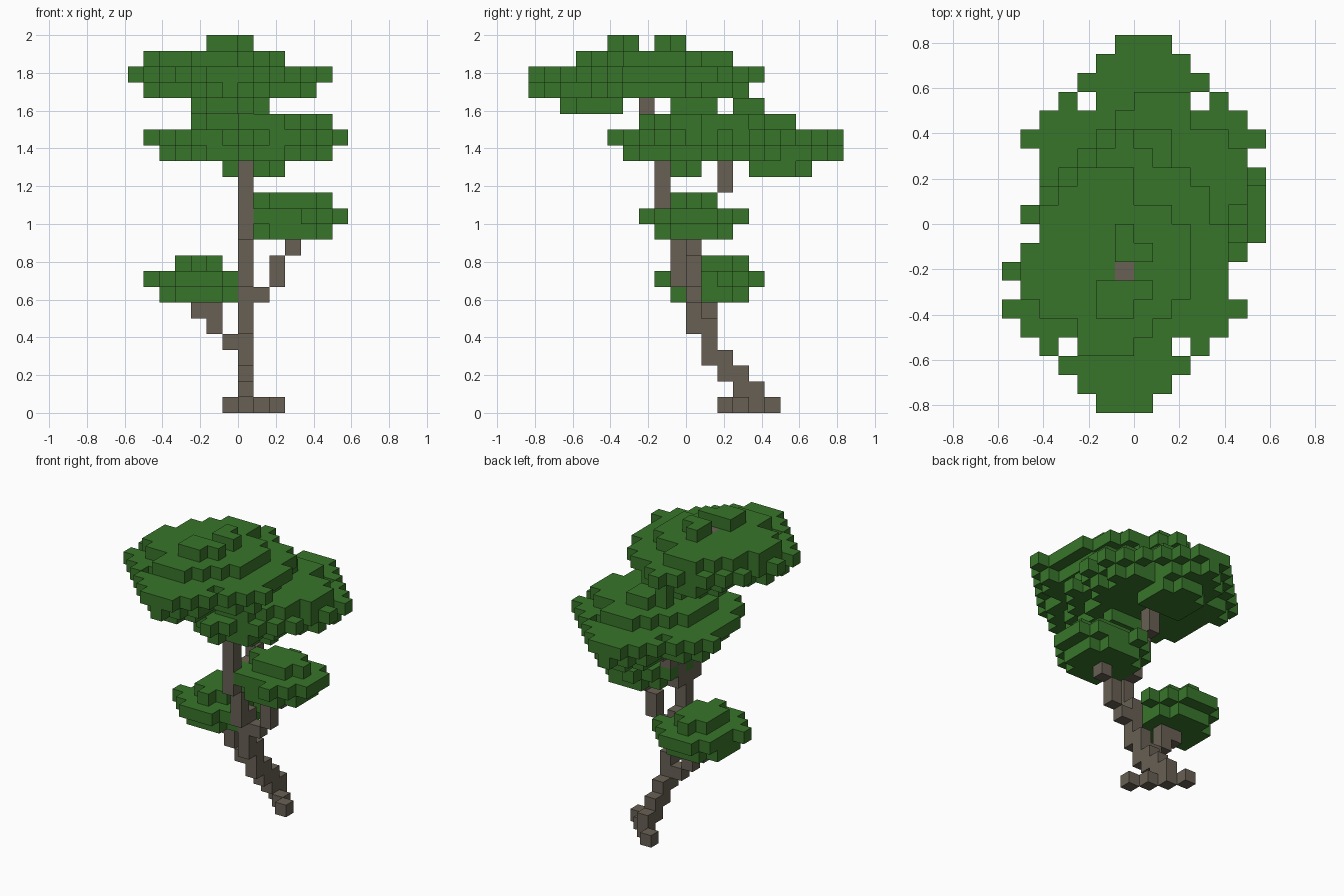
import bpy, bmesh
from mathutils import Vector

if "Cube" in bpy.data.objects:
    bpy.data.objects.remove(bpy.data.objects["Cube"], do_unlink=True)

UNIT = 1 / 12  # edge of one block


def material(name, colour):
    m = bpy.data.materials.new(name)
    m.use_nodes = True
    m.diffuse_color = colour
    m.node_tree.nodes["Principled BSDF"].inputs["Base Color"].default_value = colour
    return m


LEAF = material("leaf green", (0.04, 0.178, 0.023, 1))
BARK = material("bark brown", (0.138, 0.117, 0.09, 1))


def build_blocks(name, cells, mat):
    """Make one mesh from the outer faces of a set of grid cells."""
    bm = bmesh.new()
    for cell in cells:
        centre = Vector(cell) + Vector((0.5, 0.5, 0.5))
        for axis in range(3):
            for sign in (-1, 1):
                n = Vector((0, 0, 0))
                n[axis] = sign
                if tuple(int(a + b) for a, b in zip(cell, n)) in cells:
                    continue
                u = Vector((0, 0, 0))
                u[(axis + 1) % 3] = 0.5
                v = n.cross(u)
                mid = centre + n / 2
                corners = (mid - u - v, mid + u - v, mid + u + v, mid - u + v)
                bm.faces.new([bm.verts.new(c * UNIT) for c in corners])
    bmesh.ops.remove_doubles(bm, verts=bm.verts, dist=UNIT / 100)
    mesh = bpy.data.meshes.new(name)
    bm.to_mesh(mesh)
    bm.free()
    mesh.materials.append(mat)
    ob = bpy.data.objects.new(name, mesh)
    bpy.context.collection.objects.link(ob)


def place(cells, centre, turns):
    """Turn cells by quarter turns about z, then move them to a centre."""
    out = set()
    for x, y, z in cells:
        for _ in range(turns):
            x, y = -y, x
        out.add((x + centre[0], y + centre[1], z + centre[2]))
    return out


# Large crown: widest layer as rows, with smaller diamonds below and above
left = (1, 2, 3, 4, 5, 6, 5, 6, 5, 4, 5, 4, 3, 1, 0)
right = (1, 2, 3, 4, 5, 6, 5, 5, 5, 5, 4, 4, 3, 1, 0)
crown = set()
for y, lo, hi in zip(range(-7, 8), left, right):
    for x in range(-lo, hi + 1):
        if y == -4 and abs(x) == 3:
            continue
        crown.add((x, y, 0))
        if -lo < x < hi and abs(x) / 5.5 + abs(y + 0.5) / 7 < 1.17:
            crown.add((x, y, -1))
        # upper patch with a ragged rim
        d = abs(x + 1) + abs(y - 0.5)
        ragged = d < 6 and (x + 2 * y) % 3 != 0 and -5 <= x <= 3 and -4 <= y <= 5
        if d < 5 or ragged:
            crown.add((x, y, 1))
crown |= {(x, y, -2) for y in (-5, -4, -3, -2, 2, 3) for x in range(-2, 2)
          if not (y in (-5, 3) and x in (-2, 1))}
crown |= {(x, y, 2) for x, y in
          ((-1, -2), (0, -2), (-1, -1), (0, -1), (1, -1), (0, 1), (1, 1), (0, 2))}

# Small crown
tuft = set()
for x in range(-3, 4):
    for y in range(-3, 4):
        s = abs(x) + abs(y)
        if s <= 4 and (abs(y) < 3 or x * y == -3):
            tuft.add((x, y, 0))
        if s <= 3 and max(abs(x), abs(y)) <= 2:
            tuft.add((x, y, -1))
        if abs(x) <= 2 and abs(y) <= 1 and s <= 2:
            tuft.add((x, y, 1))

# Wood: each limb is a list of (x, y, lowest layer, highest layer) columns
LIMBS = {
    "roots": [(2, 2, 0, 0), (1, 3, 0, 0), (0, 4, 0, 0), (-1, 5, 0, 0)],
    "trunk": [(0, 4, 1, 1), (0, 3, 1, 2), (0, 2, 2, 3), (0, 1, 3, 5), (0, 0, 5, 8),
              (0, -1, 8, 11), (0, -2, 11, 18), (-1, -3, 19, 22)],
    "right_branch": [(-1, 1, 4, 4), (-2, 1, 5, 6), (-3, 1, 6, 7)],
    "left_branch": [(1, 0, 7, 7), (2, 0, 8, 9), (3, 0, 10, 11)],
    "back_branch": [(0, 0, 11, 12), (0, 1, 13, 13), (0, 2, 14, 18)],
}
wood = set()
for name, columns in LIMBS.items():
    cells = {(x, y, z) for x, y, a, b in columns for z in range(a, b + 1)}
    wood |= cells
    build_blocks(name, cells, BARK)

# Foliage: the same two shapes, turned and placed on the limbs
for name, shape, centre, turns in (
    ("top_crown", crown, (-1, -3, 21), 0),
    ("back_crown", crown, (0, 2, 17), 2),
    ("left_tuft", tuft, (3, 0, 12), 0),
    ("right_tuft", tuft, (-3, 1, 8), 1),
):
    build_blocks(name, place(shape, centre, turns) - wood, LEAF)
